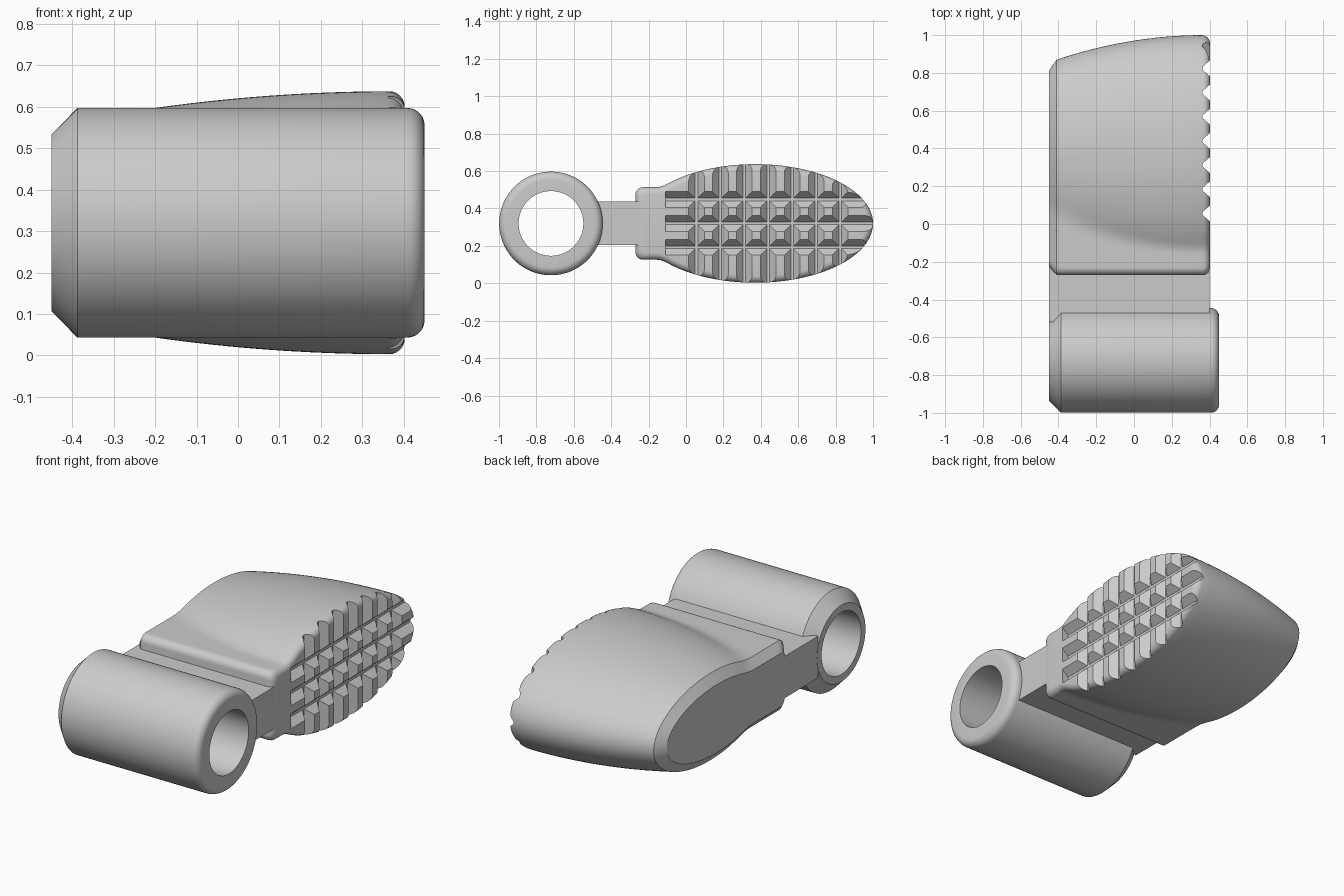
import bpy, bmesh, math

if "Cube" in bpy.data.objects:
    bpy.data.objects.remove(bpy.data.objects["Cube"])

MID = 0.32          # height of the symmetry plane
grey = bpy.data.materials.new("plain_grey")
grey.diffuse_color = (0.6, 0.6, 0.6, 1)
grey.use_nodes = True
grey.node_tree.nodes["Principled BSDF"].inputs["Base Color"].default_value = grey.diffuse_color


def finish(name, bm, angle=30):
    bmesh.ops.recalc_face_normals(bm, faces=bm.faces[:])
    me = bpy.data.meshes.new(name)
    bm.to_mesh(me)
    bm.free()
    me.materials.append(grey)
    ob = bpy.data.objects.new(name, me)
    bpy.context.collection.objects.link(ob)
    bpy.ops.object.select_all(action='DESELECT')
    ob.select_set(True)
    bpy.context.view_layer.objects.active = ob
    if angle:
        bpy.ops.object.shade_smooth_by_angle(angle=math.radians(angle))
    return ob


def skin(bm, rings, wrap=False):
    """Join equal-length closed vertex rings with quads."""
    n = len(rings[0])
    pairs = list(zip(rings, rings[1:] + rings[:1])) if wrap else list(zip(rings, rings[1:]))
    for a, b in pairs:
        for i in range(n):
            j = (i + 1) % n
            bm.faces.new((a[i], a[j], b[j], b[i]))


def box(name, lo, hi):
    bm = bmesh.new()
    bmesh.ops.create_cube(bm, size=1)
    for v in bm.verts:
        v.co = [l + (c + 0.5) * (h - l) for c, l, h in zip(v.co, lo, hi)]
    return finish(name, bm)


# Barrel: hollow sleeve, chamfered on the left and rounded on the right
R, BORE, F = 0.277, 0.173, 0.042
profile = [(-0.45, BORE), (-0.45, 0.213), (-0.387, R)]
for i in range(7):
    a = math.radians(15 * i)
    profile.append((0.45 - F + F * math.sin(a), R - F + F * math.cos(a)))
profile.append((0.45, BORE))
bm = bmesh.new()
rings = []
for k in range(96):
    a = 2 * math.pi * k / 96
    rings.append([bm.verts.new((x, -0.722 + r * math.cos(a), MID + r * math.sin(a)))
                  for x, r in profile])
skin(bm, rings, wrap=True)
finish("barrel_sleeve", bm)

# Neck: flat web between sleeve and head
box("neck_web", (-0.449, -0.52, 0.205), (0.40, -0.2, 0.438))


# Head: oval sections merged with a rounded lip, lofted along x
def section(x, inset):
    u = max(0, (0.37 - x) / 0.78)
    a = 0.63 - 0.13 * u * u - inset
    b = 0.317 - 0.075 * u * u - inset
    c, front, lip, r = 0.37, -0.27 + inset, 0.194 - inset, 0.04
    half = []
    for i in range(7):
        t = math.radians(15 * i)
        half.append((front + r - r * math.cos(t), lip - r + r * math.sin(t)))
    for i in range(1, 33):
        y = front + r + (c - front - r) * i / 32
        h = b * math.sqrt(max(0, 1 - ((y - c) / a) ** 2))
        k = 0.02                                  # soft valley behind the lip
        m = max(k - abs(h - lip), 0) / k
        half.append((y, max(h, lip) + m * m * k / 4))
    for i in range(1, 33):
        t = math.pi / 2 * i / 32
        half.append((c + a * math.sin(t), b * math.cos(t) if i < 32 else 0))
    return half + [(y, -h) for y, h in reversed(half[:-1])]


stations = [(-0.45, 0.045), (-0.41, 0)]
stations += [(-0.41 + 0.775 * i / 16, 0) for i in range(1, 17)]
for i in range(1, 7):
    t = math.radians(15 * i)
    stations.append((0.365 + 0.037 * math.sin(t), 0.037 * (1 - math.cos(t))))
bm = bmesh.new()
rings = [[bm.verts.new((x, y, MID + h)) for y, h in section(x, d)] for x, d in stations]
skin(bm, rings)
bm.faces.new(rings[0])
bm.faces.new(rings[-1])
head = finish("head", bm)


# Tread: tapered grooves cut into the right face in both directions
def groove(name, centre, along_z, start, end):
    top, floor, x0, x1 = 0.042, 0.007, 0.362, 0.402
    slope = (top - floor) / (x1 - x0)
    xo = 0.45
    wide = floor + slope * (xo - x0)
    shape = [(x0, -floor), (x0, floor), (xo, wide), (xo, -wide)]
    bm = bmesh.new()
    rings = []
    for s in (start, end):
        rings.append([bm.verts.new((x, centre + w, s) if along_z else (x, s, centre + w))
                      for x, w in shape])
    skin(bm, rings)
    bm.faces.new(rings[0])
    bm.faces.new(rings[1])
    cutter = finish(name, bm, angle=None)
    cutter.hide_render = True
    cutter.hide_set(True)
    mod = head.modifiers.new(name, 'BOOLEAN')
    mod.operation = 'DIFFERENCE'
    mod.solver = 'EXACT'
    mod.object = cutter


for k in range(7):
    groove(f"upright_groove_{k}", 0.056 + 0.128 * k, True, -0.1, 0.75)
for k in (-1, 0, 1):
    groove(f"long_groove_{k}", MID + 0.128 * k, False, -0.11, 1.1)

# Bake the cuts, then sharpen the tread edges
dg = bpy.context.evaluated_depsgraph_get()
cut = bpy.data.meshes.new_from_object(head.evaluated_get(dg))
head.modifiers.clear()
head.data = cut
for ob in [o for o in bpy.data.objects if "groove" in o.name]:
    bpy.data.objects.remove(ob)
bpy.ops.object.select_all(action='DESELECT')
head.select_set(True)
bpy.context.view_layer.objects.active = head
bpy.ops.object.shade_smooth_by_angle(angle=math.radians(30))
